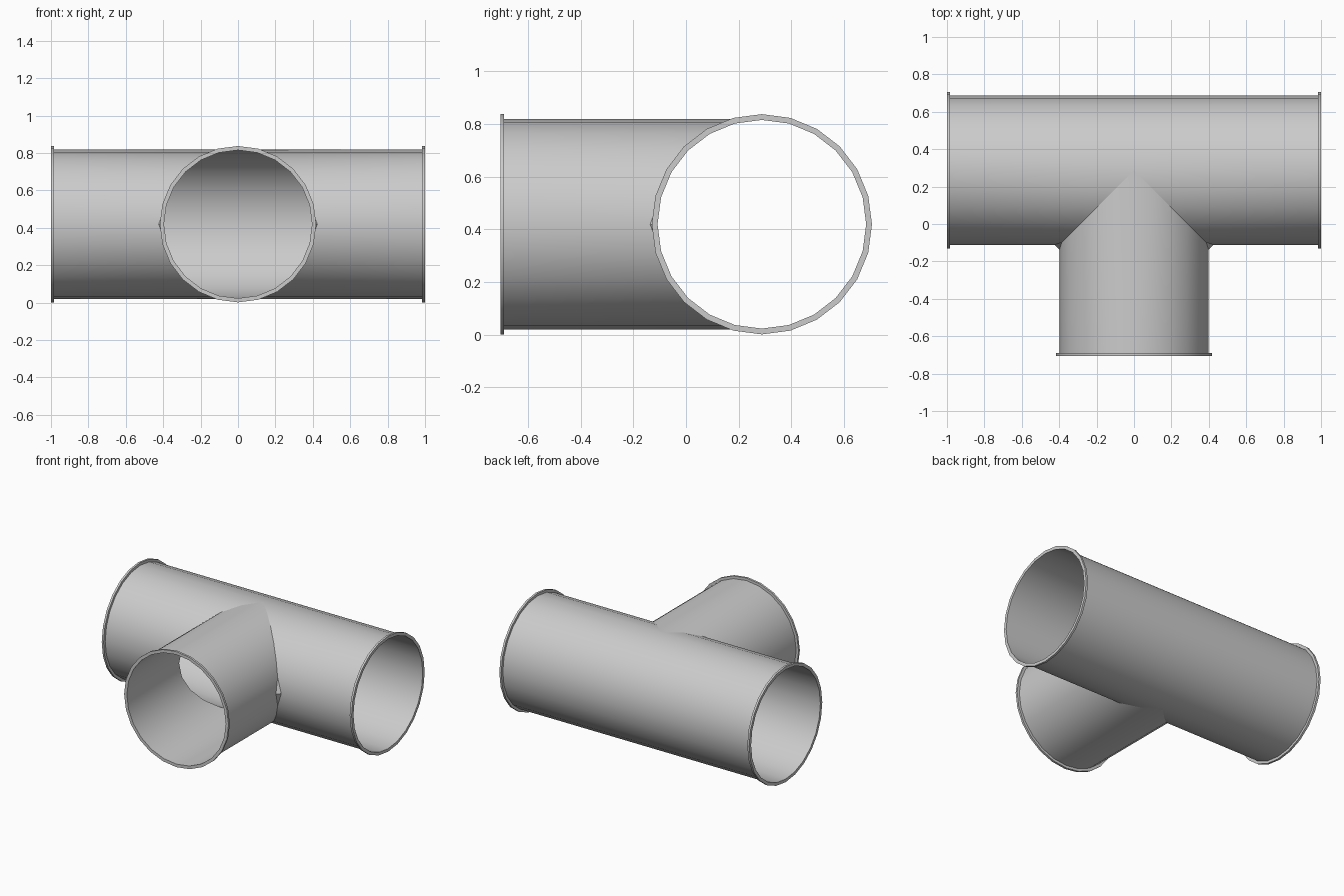
import bpy, bmesh, math
from mathutils import Vector

cube = bpy.data.objects.get("Cube")
if cube:
    bpy.data.objects.remove(cube, do_unlink=True)

SIDES = 24
R_PIPE, R_INNER, R_FLANGE = 0.399, 0.396, 0.418
FLANGE = 0.015
CENTRE = Vector((0, 0.288, 0.419))
LEG_ENDS = {"left": (Vector((1, 0, 0)), 1.0),
            "right": (Vector((-1, 0, 0)), 1.0),
            "front": (Vector((0, -1, 0)), 0.993)}
UP = Vector((0, 0, 1))

steel = bpy.data.materials.new("grey steel")
steel.use_nodes = True
steel.diffuse_color = (0.6, 0.6, 0.6, 1)
steel.node_tree.nodes["Principled BSDF"].inputs["Base Color"].default_value = (0.6, 0.6, 0.6, 1)


def finish(name, bm, recalc=False):
    if recalc:
        bmesh.ops.recalc_face_normals(bm, faces=bm.faces)
    mesh = bpy.data.meshes.new(name)
    bm.to_mesh(mesh)
    bm.free()
    mesh.materials.append(steel)
    obj = bpy.data.objects.new(name, mesh)
    bpy.context.collection.objects.link(obj)
    bpy.ops.object.select_all(action="DESELECT")
    obj.select_set(True)
    bpy.context.view_layer.objects.active = obj
    bpy.ops.object.shade_smooth_by_angle(angle=math.radians(30))
    return obj


def ring(bm, axis, radius, distance):
    """Loop of vertices round an axis; distance may depend on the sideways offset."""
    side = UP.cross(axis)
    loop = []
    for i in range(SIDES):
        a = math.tau * i / SIDES
        u = radius * math.cos(a)
        d = distance(u * side) if callable(distance) else distance
        loop.append(bm.verts.new(CENTRE + side * u + UP * radius * math.sin(a) + axis * d))
    return loop


def bridge(bm, a, b):
    for i in range(SIDES):
        j = (i + 1) % SIDES
        bm.faces.new((a[i], a[j], b[j], b[i]))


# Pipe legs, mitred where they meet, each with an outer and an inner wall
for name, (axis, length) in LEG_ENDS.items():
    def mitre(offset, axis=axis):
        if axis.y:
            return abs(offset.x)
        return max(0.0, -offset.y)

    bm = bmesh.new()
    outer = [ring(bm, axis, R_PIPE, d) for d in (mitre, length - FLANGE / 2)]
    inner = [ring(bm, axis, R_INNER, d) for d in (mitre, length - FLANGE / 2)]
    bridge(bm, outer[0], outer[1])
    bridge(bm, inner[1], inner[0])
    finish(name + "_pipe", bm)

    # Raised rim at the open end
    bm = bmesh.new()
    loops = [ring(bm, axis, r, d) for r, d in (
        (R_INNER, length - FLANGE), (R_FLANGE, length - FLANGE),
        (R_FLANGE, length), (R_INNER, length))]
    for k in range(4):
        bridge(bm, loops[k], loops[(k + 1) % 4])
    finish(name + "_rim", bm, recalc=True)

# Small chamfered gussets in the two inner corners
for name, s in (("left", 1), ("right", -1)):
    bm = bmesh.new()
    corner = CENTRE + Vector((s * R_PIPE, -R_PIPE, 0))
    step = math.tau / SIDES
    reach = R_PIPE * math.cos(step)
    tips = [bm.verts.new(CENTRE + Vector((s * reach, -reach, k * R_PIPE * math.sin(step))))
            for k in (-1, 1)]
    main = bm.verts.new(corner + Vector((s * 0.025, 0, 0)))
    branch = bm.verts.new(corner + Vector((0, -0.025, 0)))
    back = bm.verts.new(corner)
    for tip in tips:
        for pair in ((main, branch), (branch, back), (back, main)):
            bm.faces.new((tip, *pair))
    finish(name + "_gusset", bm, recalc=True)
